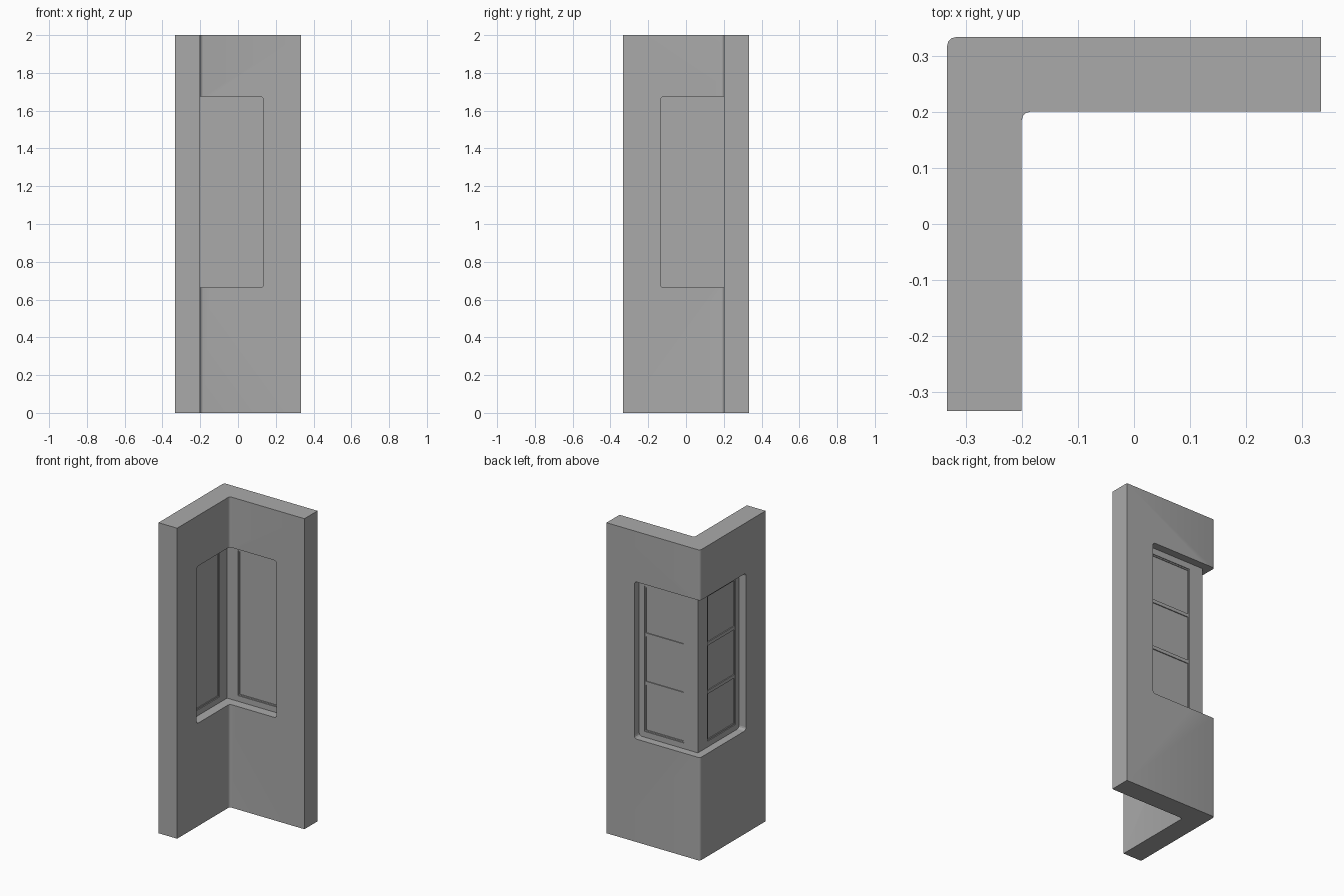
import bpy, bmesh, math
from mathutils import Vector

cube = bpy.data.objects.get("Cube")
if cube:
    bpy.data.objects.remove(cube, do_unlink=True)

W = 1 / 3                        # half width of the corner
THICK = 0.133                    # wall thickness
SILL, HEAD, JAMB = 0.663, 1.675, 0.135

grey = bpy.data.materials.new("plain grey")
grey.use_nodes = True
grey.diffuse_color = (0.4, 0.4, 0.4, 1)
grey.node_tree.nodes["Principled BSDF"].inputs["Base Color"].default_value = (0.4, 0.4, 0.4, 1)


def extrude(name, points, offset):
    """Solid from a closed outline pushed along an offset."""
    bm = bmesh.new()
    face = bm.faces.new([bm.verts.new(p) for p in points])
    top = bmesh.ops.extrude_face_region(bm, geom=[face])["geom"]
    bmesh.ops.translate(bm, vec=Vector(offset), verts=[g for g in top if isinstance(g, bmesh.types.BMVert)])
    bmesh.ops.recalc_face_normals(bm, faces=bm.faces)
    mesh = bpy.data.meshes.new(name)
    bm.to_mesh(mesh)
    bm.free()
    obj = bpy.data.objects.new(name, mesh)
    bpy.context.collection.objects.link(obj)
    mesh.materials.append(grey)
    return obj


def corner(x, y, radius):
    """Upper-left quarter arc replacing a sharp plan corner."""
    if not radius:
        return [(x, y)]
    arc = [math.radians(a) for a in (90, 120, 150, 180)]
    return [(x + radius + radius * math.cos(a), y - radius + radius * math.sin(a)) for a in arc]


def angle_piece(name, near, far, end, low, high, radius=0):
    """L-shaped plan between two depths from the outer faces."""
    a, b = W - near, W - far
    plan = [(end, b), (end, a)] + corner(-a, a, radius)
    plan += [(-a, -end), (-b, -end)] + corner(-b, b, radius)[::-1]
    return extrude(name, [(x, y, low) for x, y in plan], (0, 0, high - low))


def box(name, x0, x1, near, far, low, high, swap):
    """Block in the back leg, or its mirror image in the side leg."""
    y0, y1 = W - far, W - near
    plan = [(x0, y0), (x1, y0), (x1, y1), (x0, y1)]
    if swap:
        plan = [(-y, -x) for x, y in plan]
    return extrude(name, [(x, y, low) for x, y in plan], (0, 0, high - low))


def opening_cutter(name, swap):
    """Opening with rounded far corners, running past the wall corner."""
    r, section = 0.018, [(-0.5, HEAD), (-0.5, SILL)]
    for z, start in ((SILL + r, -90), (HEAD - r, 0)):
        for step in range(4):
            a = math.radians(start + 30 * step)
            section.append((JAMB - r + r * math.cos(a), z + r * math.sin(a)))
    if swap:
        return extrude(name, [(-0.5, -x, z) for x, z in section], (0.35, 0, 0))
    return extrude(name, [(x, 0.15, z) for x, z in section], (0, 0.35, 0))


# Corner wall with the wrap-around opening
wall = angle_piece("corner_wall", 0, THICK, W, 0, 2, 0.016)
for swap in (False, True):
    cutter = opening_cutter("opening_cutter", swap)
    cutter.hide_render = True
    cutter.hide_viewport = True
    cut = wall.modifiers.new("opening", 'BOOLEAN')
    cut.object = cutter
    cut.operation = 'DIFFERENCE'
    cut.solver = 'EXACT'

# Window frame: rails wrap the corner, post fills it
F0, F1, END = 0.05, 0.073, JAMB + 0.004
P0, P1, LOW, TOP = -0.184, 0.099, 0.70, 1.635
angle_piece("bottom_rail", F0, F1, END, SILL - 0.004, LOW)
angle_piece("top_rail", F0, F1, END, TOP, HEAD + 0.004)
angle_piece("corner_post", F0, F1, P0, LOW, TOP)

B = 0.008                        # glazing bead width
for side, swap in (("back", False), ("side", True)):
    box(side + "_stile", P1, END, F0, F1, LOW, TOP, swap)
    # Beads stepped back from the frame
    for part, x0, x1, z0, z1 in (("inner_bead", P0, P0 + B, LOW, TOP),
                                 ("outer_bead", P1 - B, P1, LOW, TOP),
                                 ("bottom_bead", P0 + B, P1 - B, LOW, LOW + B),
                                 ("top_bead", P0 + B, P1 - B, TOP - B, TOP)):
        box(side + "_" + part, x0, x1, F0 + 0.005, F1 - 0.005, z0, z1, swap)
    box(side + "_pane", P0, P1, F0 + 0.01, F1 - 0.009, LOW, TOP, swap)
    # Glazing bars on the outside only
    for i in (1, 2):
        z = LOW + (TOP - LOW) * i / 3
        box(side + "_glazing_bar", P0 + B, P1 - B, F0 + 0.004, F0 + 0.012, z - 0.011, z + 0.011, swap)

for obj in bpy.context.collection.objects:
    if obj.type == 'MESH':
        obj.select_set(False)
wall.select_set(True)
bpy.context.view_layer.objects.active = wall
bpy.ops.object.shade_smooth_by_angle(angle=math.radians(35))
